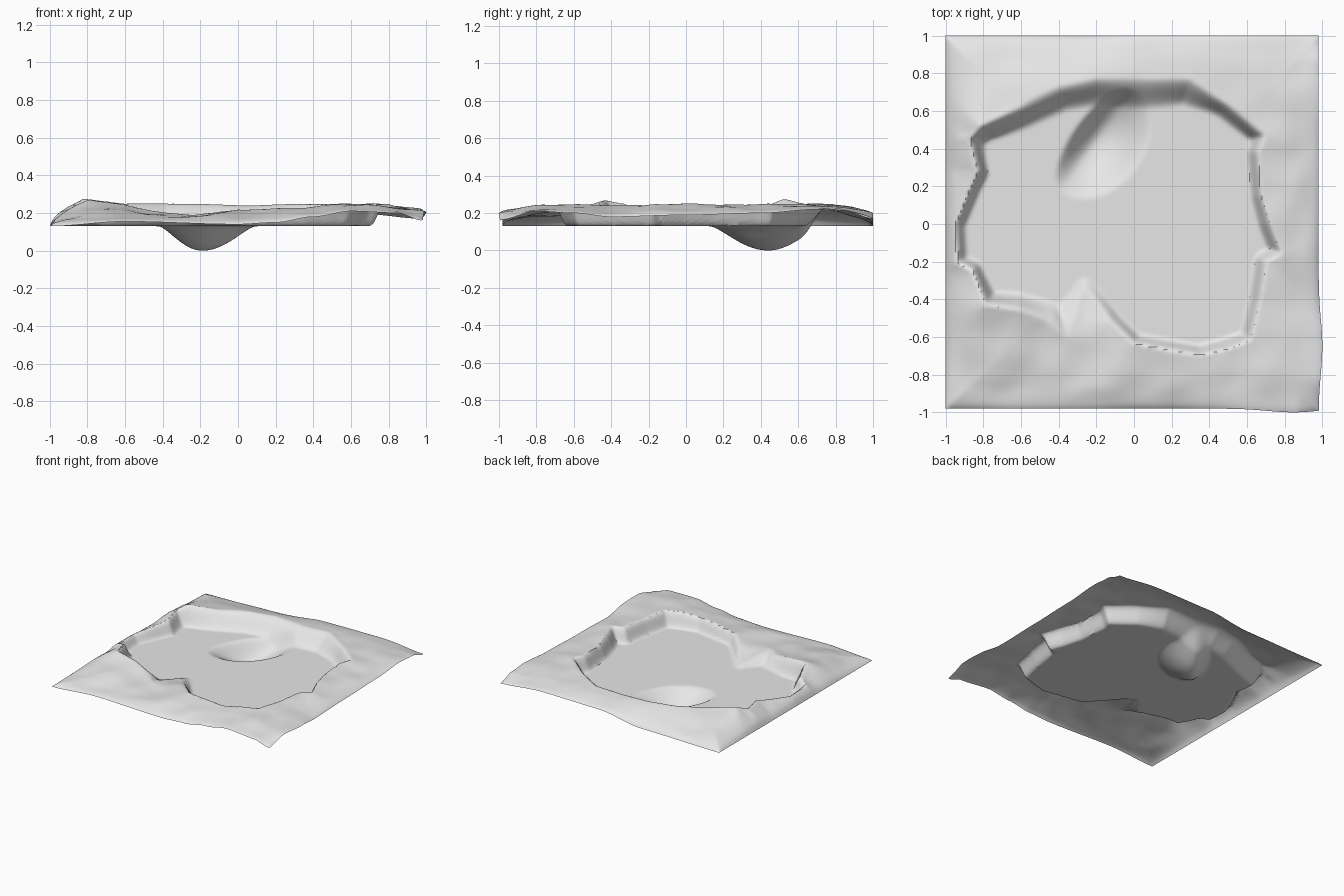
import bpy, bmesh, math
from mathutils import Vector, noise

if "Cube" in bpy.data.objects:
    bpy.data.objects.remove(bpy.data.objects["Cube"])

N = 150          # grid cells per side
FLOOR = 0.13

# rim crest loop: x, y, height, width of the wall falling inwards
RIM = [(-.88, .45, .25, .08), (-.82, .53, .28, .12), (-.6, .63, .25, .13), (-.4, .73, .25, .14),
       (-.2, .78, .25, .16), (.05, .78, .24, .18), (.3, .78, .25, .16), (.5, .64, .25, .09),
       (.7, .47, .25, .08), (.66, .38, .25, .06), (.68, .15, .25, .06), (.72, 0, .25, .06),
       (.79, -.16, .25, .07), (.7, -.2, .24, .06), (.67, -.4, .24, .06), (.62, -.62, .25, .06),
       (.5, -.67, .25, .07), (.35, -.7, .23, .06), (0, -.64, .22, .06), (-.12, -.52, .2, .06),
       (-.26, -.34, .15, .06), (-.36, -.6, .2, .15), (-.45, -.52, .21, .12), (-.62, -.46, .25, .1),
       (-.79, -.43, .27, .08), (-.86, -.25, .24, .06), (-.94, -.21, .21, .06), (-.95, 0, .2, .06),
       (-.87, .2, .23, .06), (-.83, .28, .24, .06)]

# heights along the outer edges
SOUTH = [(-1, .13), (-.6, .155), (0, .14), (.2, .15), (.4, .18), (.6, .21), (.85, .2), (1, .16)]
EAST = [(-1, .165), (-.8, .21), (-.6, .2), (-.4, .18), (0, .19), (.4, .2), (.7, .22), (.85, .21), (1, .17)]
NORTH = [(-1, .13), (-.3, .14), (.1, .195), (.6, .2), (1, .17)]


def smooth(t):
    t = max(0, min(1, t))
    return t * t * (3 - 2 * t)


def lookup(table, v):
    for (a, za), (b, zb) in zip(table, table[1:]):
        if v <= b:
            return za + (zb - za) * smooth((v - a) / (b - a))
    return table[-1][1]


def rim_info(x, y):
    """distance to the rim, blended crest height and wall width, inside flag"""
    best, total, zs, ws, inside = 9, 0, 0, 0, False
    for i, (bx, by, bz, bw) in enumerate(RIM):
        ax, ay, az, aw = RIM[i - 1]
        dx, dy = bx - ax, by - ay
        t = max(0, min(1, ((x - ax) * dx + (y - ay) * dy) / (dx * dx + dy * dy)))
        d = math.hypot(x - ax - t * dx, y - ay - t * dy)
        k = 1 / (d + .01) ** 4
        total += k
        zs += k * (az + t * (bz - az))
        ws += k * (aw + t * (bw - aw))
        best = min(best, d)
        if (ay > y) != (by > y) and x < ax + dx * (y - ay) / dy:
            inside = not inside
    return best, zs / total, ws / total, inside


def edge_info(x, y):
    """distance to the outer border and blended border height"""
    sides = [(x + 1, .13), (1 - x, lookup(EAST, y)), (y + 1, lookup(SOUTH, x)), (1 - y, lookup(NORTH, x))]
    ks = [1 / (d + .002) ** 2 for d, _ in sides]
    return min(d for d, _ in sides), sum(k * z for k, (_, z) in zip(ks, sides)) / sum(ks)


def pit(x, y):
    """lopsided hollow, steep on its north-west side"""
    dx, dy = x + .19, y - .44
    u, v = .59 * dx + .81 * dy, .81 * dx - .59 * dy
    r2 = (u / .34) ** 2 + (v / (.14 if v < 0 else .25)) ** 2
    return FLOOR * max(0, 1 - r2) ** 1.5


def height(x, y):
    d, crest, width, inside = rim_info(x, y)
    if inside:
        z = FLOOR + (crest - FLOOR) * (1 - smooth(d / width))
    else:
        de, ze = edge_info(x, y)
        z = ze + (crest - ze) * (max(0, de) / (de + d + 1e-6)) ** .6
        z += .012 * noise.noise(Vector((x * 5, y * 5, 3))) * smooth(de / .15)
    return max(0, z - pit(x, y))


# crater terrain sheet, with slightly wavy outer border
bm = bmesh.new()
grid = []
for j in range(N + 1):
    row = []
    for i in range(N + 1):
        x, y = -1 + 2 * i / N, -1 + 2 * j / N
        px = x if x < .8 else x - (x - .8) / .2 * .02 * (1 - math.exp(-((y + .65) / .2) ** 2))
        py = y if y > -.8 else y + (-.8 - y) / .2 * .02 * (1 - math.exp(-((x - .85) / .2) ** 2))
        row.append(bm.verts.new((px, py, height(x, y))))
    grid.append(row)
for j in range(N):
    for i in range(N):
        bm.faces.new((grid[j][i], grid[j][i + 1], grid[j + 1][i + 1], grid[j + 1][i]))
bmesh.ops.smooth_vert(bm, verts=[v for v in bm.verts if not v.is_boundary], factor=.5,
                      use_axis_x=False, use_axis_y=False, use_axis_z=True)
mesh = bpy.data.meshes.new("crater_terrain")
bm.to_mesh(mesh)
bm.free()
low = min(v.co.z for v in mesh.vertices)
for v in mesh.vertices:
    v.co.z -= low
    
terrain = bpy.data.objects.new("crater_terrain", mesh)
bpy.context.collection.objects.link(terrain)
grey = bpy.data.materials.new("light_grey")
grey.diffuse_color = (.8, .8, .8, 1)
grey.use_nodes = True
grey.node_tree.nodes["Principled BSDF"].inputs["Base Color"].default_value = grey.diffuse_color
mesh.materials.append(grey)
bpy.context.view_layer.objects.active = terrain
terrain.select_set(True)
bpy.ops.object.shade_smooth_by_angle(angle=math.radians(40))
